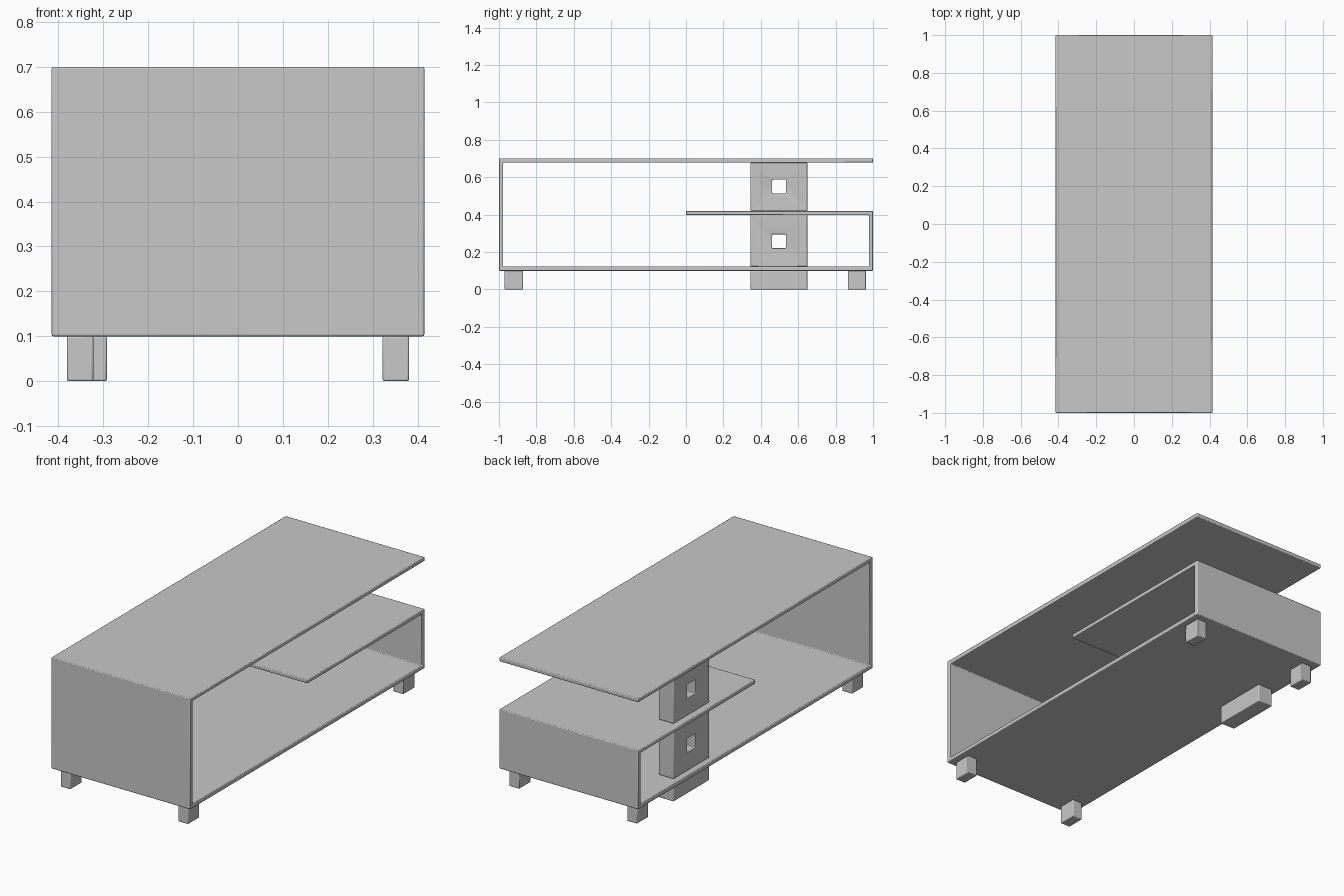
import bpy
import bmesh
import math

if "Cube" in bpy.data.objects:
    bpy.data.objects.remove(bpy.data.objects["Cube"], do_unlink=True)

grey = bpy.data.materials.new("light_grey")
grey.use_nodes = True
grey.diffuse_color = (0.58, 0.58, 0.58, 1)
grey.node_tree.nodes["Principled BSDF"].inputs["Base Color"].default_value = (0.58, 0.58, 0.58, 1)


def finish(bm, name, bevel=0.004):
    """Turn a bmesh into a named object with softly rounded edges."""
    bmesh.ops.recalc_face_normals(bm, faces=bm.faces)
    mesh = bpy.data.meshes.new(name)
    bm.to_mesh(mesh)
    bm.free()
    obj = bpy.data.objects.new(name, mesh)
    bpy.context.collection.objects.link(obj)
    mesh.materials.append(grey)
    if bevel:
        mod = obj.modifiers.new("soft_edges", "BEVEL")
        mod.width = bevel
        mod.segments = 2
        mod.limit_method = "ANGLE"
        bpy.ops.object.select_all(action="DESELECT")
        obj.select_set(True)
        bpy.context.view_layer.objects.active = obj
        bpy.ops.object.shade_smooth_by_angle(angle=math.radians(40))
    return obj


def box(name, xs, ys, zs, bevel=0.004):
    bm = bmesh.new()
    bmesh.ops.create_cube(bm, size=1)
    for v in bm.verts:
        v.co = [(r[0] + r[1]) / 2 + c * (r[1] - r[0]) for c, r in zip(v.co, (xs, ys, zs))]
    return finish(bm, name, bevel)


# Folded board: top, tall side, base, short side and half shelf in one profile
W, T = 0.415, 0.022
BASE, SHELF, TOP = 0.10, 0.42, 0.70
profile = [
    (1, TOP), (-1, TOP), (-1, BASE), (1, BASE), (1, SHELF), (0, SHELF),
    (0, SHELF - T), (1 - T, SHELF - T), (1 - T, BASE + T), (-1 + T, BASE + T),
    (-1 + T, TOP - T), (1, TOP - T),
]
bm = bmesh.new()
face = bm.faces.new([bm.verts.new((-W, y, z)) for y, z in profile])
extruded = bmesh.ops.extrude_face_region(bm, geom=[face])["geom"]
bmesh.ops.translate(bm, vec=(2 * W, 0, 0),
                    verts=[g for g in extruded if isinstance(g, bmesh.types.BMVert)])
finish(bm, "folded_board")

# Four square feet
for side, sx in (("right", -1), ("left", 1)):
    for end, y in (("front", -0.921), ("back", 0.914)):
        box(f"{end}_{side}_foot", sorted((sx * 0.322, sx * 0.381)),
            (y - 0.049, y + 0.049), (0, BASE))

# Support column: a foot block and two blocks with square through holes
COL_X, COL_Y = (-0.381, -0.292), (0.345, 0.65)
box("column_foot", COL_X, COL_Y, (0, BASE))
for name, z0, z1, hole in (("lower", BASE + T, SHELF - T, 0.258),
                           ("upper", SHELF, TOP - T, 0.55)):
    block = box(f"{name}_column", COL_X, COL_Y, (z0, z1))
    cutter = box(f"{name}_hole_cutter", (-0.5, -0.2), (0.461, 0.534),
                 (hole - 0.037, hole + 0.037), bevel=0)
    cutter.hide_render = True
    cutter.hide_set(True)
    cut = block.modifiers.new("hole", "BOOLEAN")
    cut.object = cutter
    cut.operation = "DIFFERENCE"
    cut.solver = "EXACT"
    block.modifiers.move(len(block.modifiers) - 1, 0)
